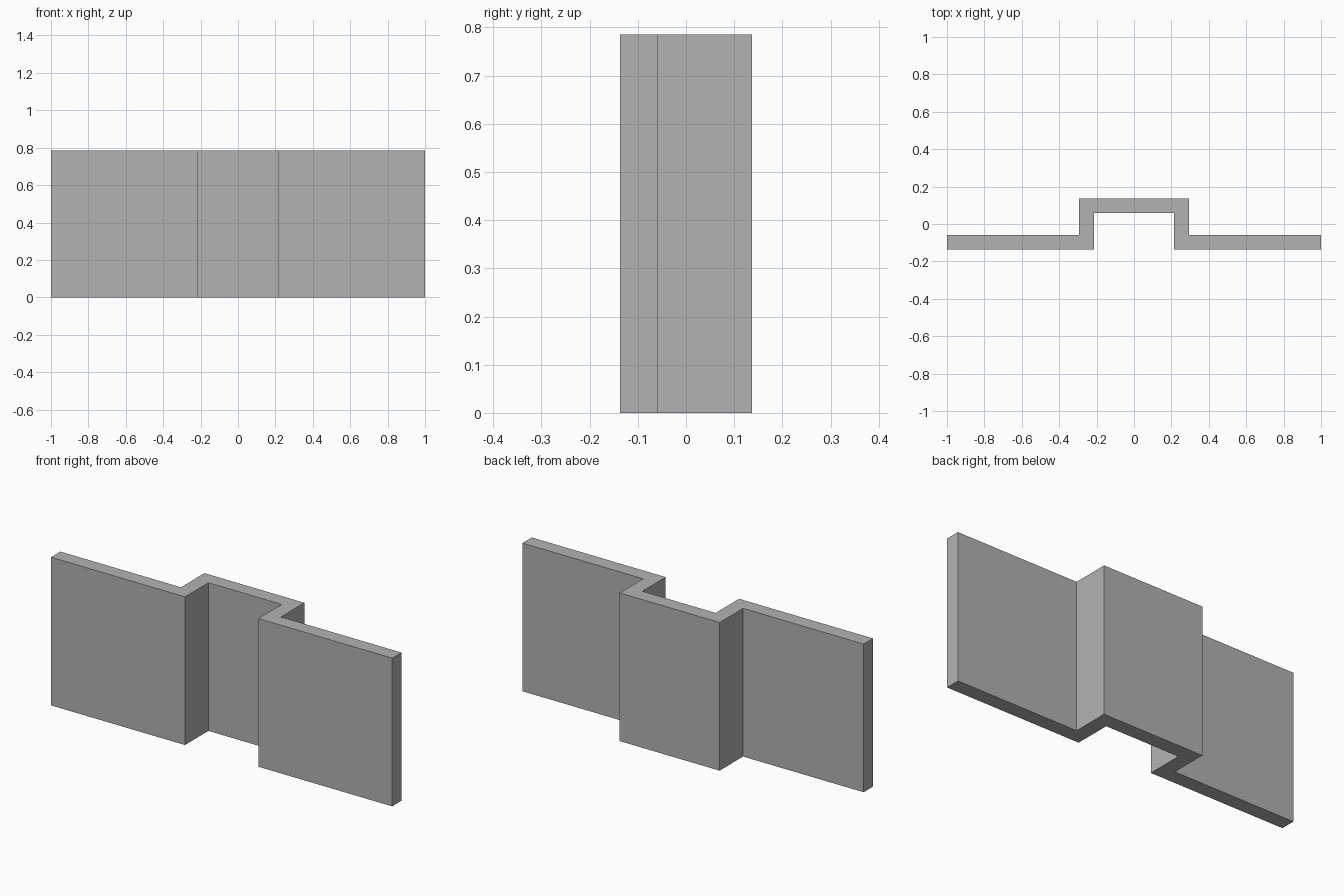
import bpy
import bmesh

cube = bpy.data.objects.get("Cube")
if cube:
    bpy.data.objects.remove(cube, do_unlink=True)

HEIGHT = 0.785
DEPTH = 0.137       # half of the overall depth
WALL = 0.078        # sheet thickness
CHANNEL = 0.215     # half of the channel's inner width

# Plain grey material
grey = bpy.data.materials.new("plain_grey")
grey.use_nodes = True
colour = (0.448, 0.448, 0.448, 1)
grey.diffuse_color = colour
grey.node_tree.nodes["Principled BSDF"].inputs["Base Color"].default_value = colour

# Left half of the hat-shaped outline, from the channel round to the back
half = [
    (CHANNEL, DEPTH - WALL),
    (CHANNEL, -DEPTH),
    (1, -DEPTH),
    (1, WALL - DEPTH),
    (CHANNEL + WALL, WALL - DEPTH),
    (CHANNEL + WALL, DEPTH),
]
outline = half + [(-x, y) for x, y in reversed(half)]

# Extrude the outline upwards
bm = bmesh.new()
base = bm.faces.new([bm.verts.new((x, y, 0)) for x, y in outline])
result = bmesh.ops.extrude_face_region(bm, geom=[base], use_keep_orig=True)
top = [v for v in result["geom"] if isinstance(v, bmesh.types.BMVert)]
bmesh.ops.translate(bm, verts=top, vec=(0, 0, HEIGHT))
bmesh.ops.recalc_face_normals(bm, faces=bm.faces)

mesh = bpy.data.meshes.new("hat_channel_panel")
bm.to_mesh(mesh)
bm.free()
mesh.materials.append(grey)
panel = bpy.data.objects.new("hat_channel_panel", mesh)
bpy.context.collection.objects.link(panel)
